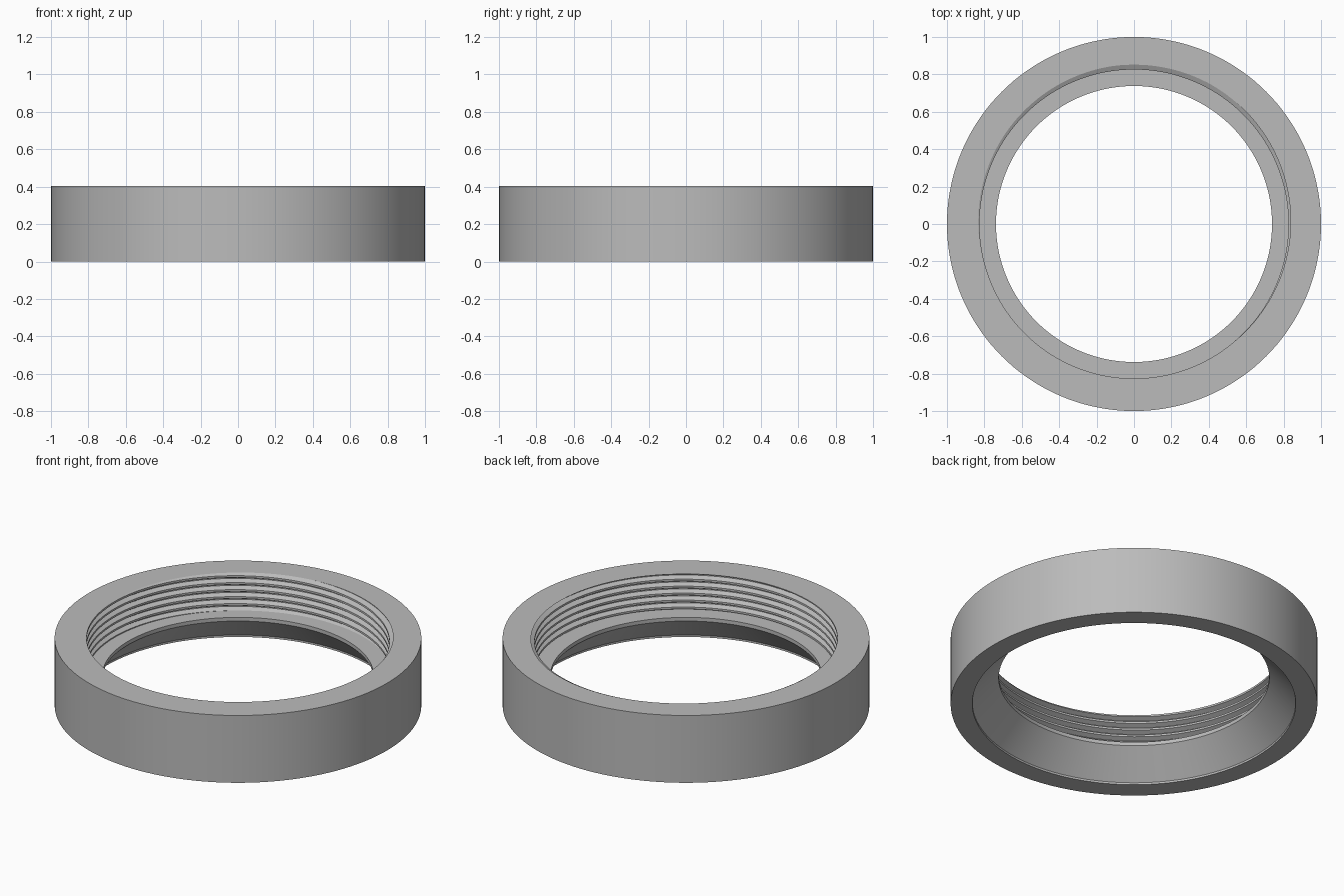
import bpy, bmesh
from math import pi, cos, sin, radians

if "Cube" in bpy.data.objects:
    bpy.data.objects.remove(bpy.data.objects["Cube"])

SEGMENTS = 144
HEIGHT, LEDGE_Z = 0.405, 0.185
CREST, ROOT, PITCH = 0.826, 0.852, 0.042
START = radians(80)  # angle where the groove runs out through the top face

# Groove section within one pitch: (phase, radius)
GROOVE = [(-0.36, CREST), (-0.05, ROOT), (0.05, ROOT), (0.36, CREST)]


def thread_radius(phase):
    """Bore radius at a phase measured from the groove centre."""
    offset = abs(phase - round(phase))
    blend = min(max((offset - 0.05) / 0.31, 0), 1)
    return ROOT + (CREST - ROOT) * blend


def thread_point(row_phase, angle):
    """Radius and height of a helical row, trimmed at the ledge and top face."""
    turn = (angle - START) / (2 * pi)
    z = HEIGHT + PITCH * (row_phase + turn)
    z = min(max(z, LEDGE_Z), HEIGHT)
    return thread_radius((z - HEIGHT) / PITCH - turn), z


# Plain section: outer wall, bottom face, lip, flared underside, short bore
PLAIN = [(1, HEIGHT), (1, 0), (0.882, 0), (0.882, 0.012),
         (0.738, 0.163), (0.738, LEDGE_Z)]
ROWS = [k + phase for k in range(-8, 3) for phase, r in GROOVE]

# Sweep the section around the axis, with the thread following its helix
bm = bmesh.new()
columns = []
for i in range(SEGMENTS + 1):
    angle = 2 * pi * i / SEGMENTS
    section = PLAIN + [thread_point(p, angle) for p in ROWS]
    columns.append([bm.verts.new((r * cos(angle), r * sin(angle), z))
                    for r, z in section])
for a, b in zip(columns, columns[1:]):
    for j in range(len(a)):
        k = (j + 1) % len(a)
        bm.faces.new((a[j], b[j], b[k], a[k]))
bmesh.ops.remove_doubles(bm, verts=bm.verts, dist=0.0001)
bmesh.ops.recalc_face_normals(bm, faces=bm.faces)

mesh = bpy.data.meshes.new("threaded_ring")
bm.to_mesh(mesh)
bm.free()
ring = bpy.data.objects.new("threaded_ring", mesh)
bpy.context.collection.objects.link(ring)

# Plain grey material
grey = bpy.data.materials.new("plain_grey")
grey.use_nodes = True
colour = (0.5, 0.5, 0.5, 1)
grey.diffuse_color = colour
grey.node_tree.nodes["Principled BSDF"].inputs["Base Color"].default_value = colour
mesh.materials.append(grey)

# Smooth walls with crisp rims and thread edges
bpy.ops.object.select_all(action="DESELECT")
ring.select_set(True)
bpy.context.view_layer.objects.active = ring
bpy.ops.object.shade_smooth_by_angle(angle=radians(25))
